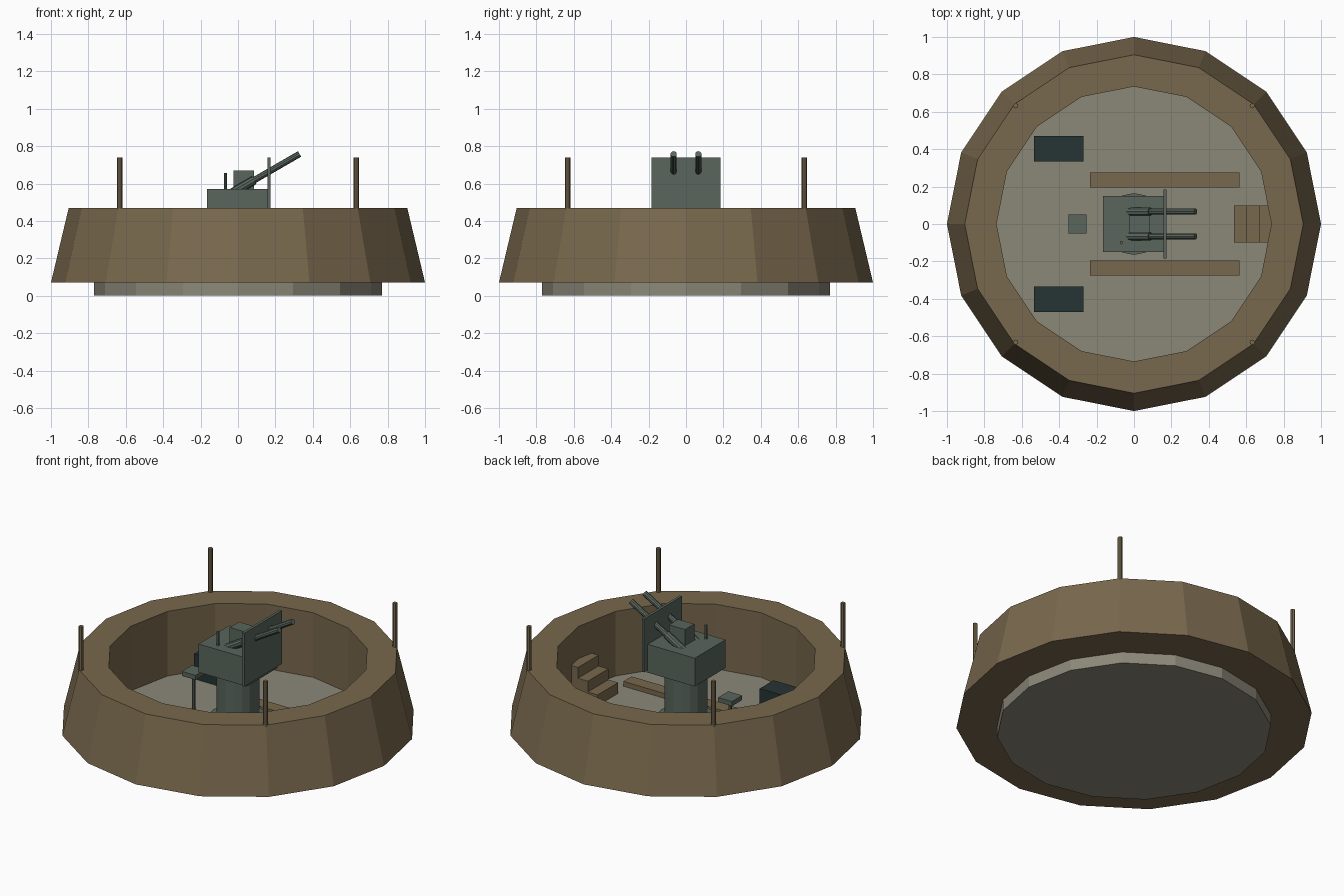
import bpy, bmesh, math
from mathutils import Vector

if "Cube" in bpy.data.objects:
    bpy.data.objects.remove(bpy.data.objects["Cube"], do_unlink=True)


def material(name, rgb):
    m = bpy.data.materials.new(name)
    m.use_nodes = True
    m.diffuse_color = (*rgb, 1)
    m.node_tree.nodes["Principled BSDF"].inputs["Base Color"].default_value = (*rgb, 1)
    return m


EARTH = material("earth brown", (0.19, 0.14, 0.075))
CONCRETE = material("concrete grey", (0.26, 0.245, 0.19))
STEEL = material("grey green steel", (0.1, 0.132, 0.108))
CRATE = material("dark blue grey", (0.019, 0.033, 0.036))


def finish(name, bm, mat):
    bmesh.ops.recalc_face_normals(bm, faces=bm.faces)
    mesh = bpy.data.meshes.new(name)
    bm.to_mesh(mesh)
    bm.free()
    mesh.materials.append(mat)
    ob = bpy.data.objects.new(name, mesh)
    bpy.context.collection.objects.link(ob)
    return ob


def box(name, x, y, z, mat):
    """Box spanning the given (low, high) ranges."""
    bm = bmesh.new()
    bmesh.ops.create_cube(bm, size=1)
    for v in bm.verts:
        v.co = [r[0] if c < 0 else r[1] for c, r in zip(v.co, (x, y, z))]
    return finish(name, bm, mat)


def rod(name, start, end, radius, mat, sides=12):
    """Cylinder between two points."""
    a, b = Vector(start), Vector(end)
    bm = bmesh.new()
    bmesh.ops.create_cone(bm, cap_ends=True, segments=sides, radius1=radius,
                          radius2=radius, depth=(b - a).length)
    ob = finish(name, bm, mat)
    ob.location = (a + b) / 2
    ob.rotation_euler = (b - a).to_track_quat("Z", "Y").to_euler()
    return ob


def extrude_y(name, outline, y0, y1, mat):
    """Side outline in x, z extruded across y."""
    bm = bmesh.new()
    face = bm.faces.new([bm.verts.new((x, y0, z)) for x, z in outline])
    out = bmesh.ops.extrude_face_region(bm, geom=[face])
    moved = [g for g in out["geom"] if isinstance(g, bmesh.types.BMVert)]
    bmesh.ops.translate(bm, verts=moved, vec=(0, y1 - y0, 0))
    return finish(name, bm, mat)


SIDES = 16
FLOOR = 0.07
RIM = 0.47

# Sloped ring wall, lathed from a closed profile
bm = bmesh.new()
profile = [(0.735, FLOOR), (1, FLOOR), (0.905, RIM), (0.735, RIM)]
loops = []
for i in range(SIDES):
    a = math.tau * i / SIDES
    loops.append([bm.verts.new((r * math.cos(a), r * math.sin(a), z)) for r, z in profile])
for i in range(SIDES):
    p, q = loops[i], loops[(i + 1) % SIDES]
    for j in range(4):
        k = (j + 1) % 4
        bm.faces.new((p[j], q[j], q[k], p[k]))
finish("ring_wall", bm, EARTH)

# Floor slab
rod("floor_slab", (0, 0, 0), (0, 0, FLOOR), 0.77, CONCRETE, SIDES)

# Four rim posts
for x in (-0.632, 0.632):
    for y in (-0.632, 0.632):
        rod("rim_post", (x, y, 0.45), (x, y, 0.74), 0.014, EARTH, 8)

# Paired planks and ammunition crates
for s in (-1, 1):
    box("floor_plank", (-0.235, 0.565), sorted((s * 0.195, s * 0.275)), (FLOOR, 0.1), EARTH)
    box("ammunition_crate", (-0.535, -0.27), sorted((s * 0.335, s * 0.47)), (FLOOR, 0.225), CRATE)

# Entry steps
outline = [(0.735, FLOOR), (0.535, FLOOR)]
for i in range(3):
    top = FLOOR + (i + 1) * 0.067
    outline += [(0.535 + i * 0.067, top), (0.535 + (i + 1) * 0.067, top)]
extrude_y("entry_steps", outline, -0.1, 0.1, EARTH)

# Pedestal and mount
rod("pedestal_base", (0, 0, FLOOR), (0, 0, 0.11), 0.165, STEEL, SIDES)
rod("pedestal", (0, 0, FLOOR), (0, 0, 0.42), 0.122, STEEL, SIDES)
box("gun_mount", (-0.165, 0.165), (-0.15, 0.15), (0.395, 0.57), STEEL)
box("breech_block", (-0.025, 0.085), (-0.045, 0.045), (0.56, 0.67), STEEL)
box("gun_shield", (0.157, 0.173), (-0.185, 0.185), (0.41, 0.74), STEEL)
rod("sight_post", (-0.067, -0.1, 0.56), (-0.067, -0.1, 0.655), 0.009, STEEL, 8)

# Twin barrels raised thirty degrees
for y in (-0.066, 0.066):
    def along(d):
        return (d * math.cos(math.pi / 6), y, 0.568 + d * math.sin(math.pi / 6))
    rod("barrel_sleeve", along(-0.04), along(0.1), 0.024, STEEL, 10)
    rod("gun_barrel", along(0), along(0.38), 0.017, STEEL, 10)

# Gunner seat
box("seat", (-0.35, -0.255), (-0.05, 0.05), (0.285, 0.313), STEEL)
rod("seat_leg", (-0.303, 0, FLOOR), (-0.303, 0, 0.29), 0.01, STEEL, 8)
